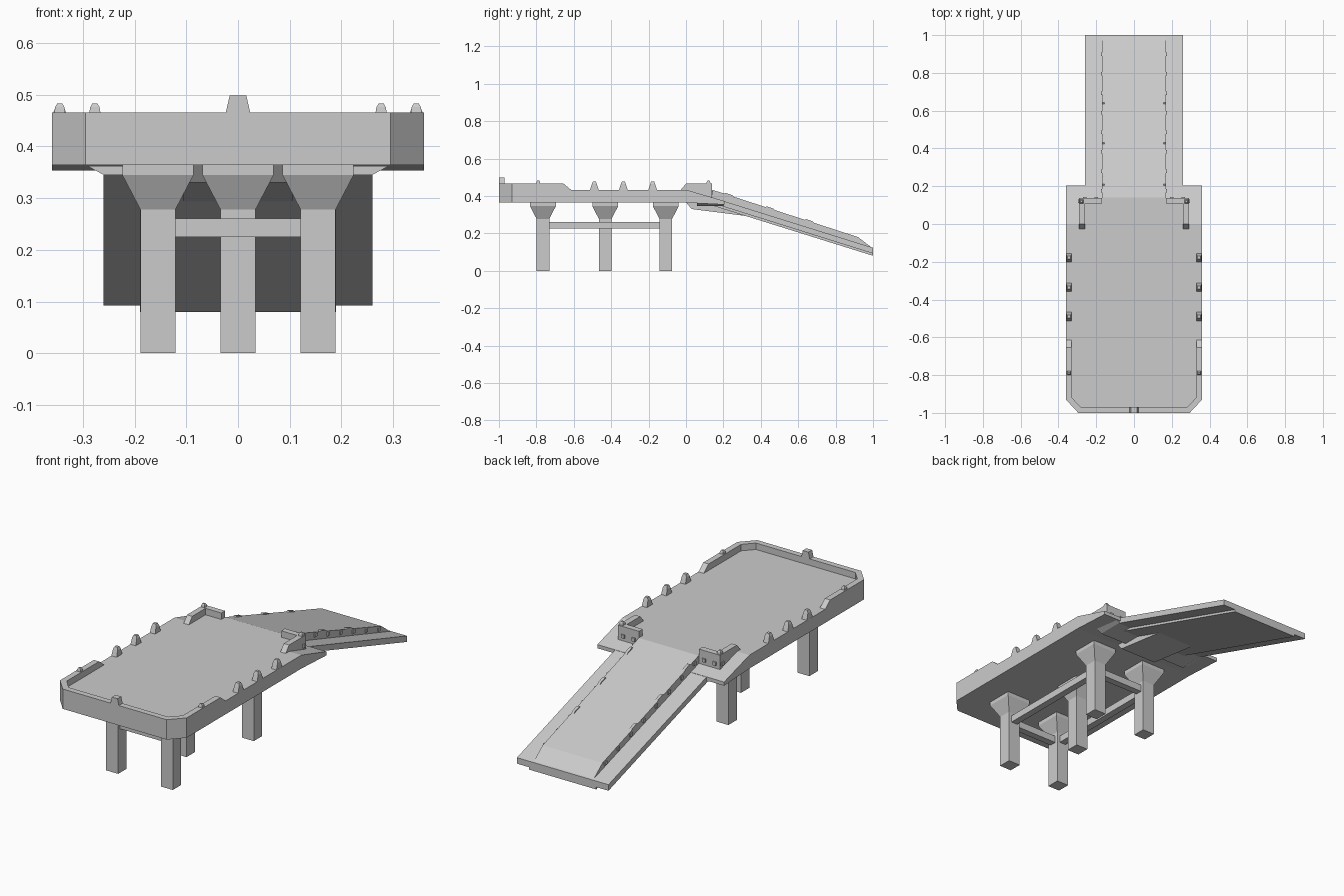
import bpy, bmesh

if "Cube" in bpy.data.objects:
    bpy.data.objects.remove(bpy.data.objects["Cube"])


def loft(name, rings, mirror=False):
    """Solid skinned through rings of equal point count, optionally mirrored in x."""
    bm = bmesh.new()
    for s in ((1, -1) if mirror else (1,)):
        vs = [[bm.verts.new((s * x, y, z)) for x, y, z in r] for r in rings]
        bm.faces.new(vs[0])
        bm.faces.new(vs[-1])
        n = len(vs[0])
        for a, b in zip(vs, vs[1:]):
            for i in range(n):
                j = (i + 1) % n
                bm.faces.new((a[i], a[j], b[j], b[i]))
    bmesh.ops.recalc_face_normals(bm, faces=bm.faces)
    me = bpy.data.meshes.new(name)
    bm.to_mesh(me)
    bm.free()
    ob = bpy.data.objects.new(name, me)
    bpy.context.collection.objects.link(ob)
    return ob


def side(name, x0, x1, profile, mirror=False):
    """Profile in (y, z) extruded along x."""
    return loft(name, [[(x, y, z) for y, z in profile] for x in (x0, x1)], mirror)


def plan(name, outline, z0, z1):
    """Outline in (x, y) extruded along z."""
    return loft(name, [[(x, y, z) for x, y in outline] for z in (z0, z1)])


def rect(x, y, z, hx, hy):
    return [(x - hx, y - hy, z), (x + hx, y - hy, z), (x + hx, y + hy, z), (x - hx, y + hy, z)]


def box(name, x, y, z, hx, hy, hz, mirror=False):
    return loft(name, [rect(x, y, z - hz, hx, hy), rect(x, y, z + hz, hx, hy)], mirror)


# main deck with chamfered front corners
half = [(.36, 0), (.36, -.93), (.295, -1)]
plan("deck", half + [(-x, y) for x, y in reversed(half)], .364, .433)

# raised front rim
outer = [(.36, -.655), (.36, -.93), (.295, -1)]
inner = [(.33, -.655), (.33, -.918), (.282, -.97)]
u = outer + [(-x, y) for x, y in reversed(outer)]
u += [(-x, y) for x, y in inner] + inner[::-1]
plan("front_rim", u, .43, .466)
side("rim_end", .33, .36, [(-.655, .43), (-.655, .466), (-.615, .433), (-.615, .43)], True)
loft("front_block", [rect(0, -.985, .46, .025, .015), rect(0, -.985, .499, .016, .015)])


# small pegs on the rim and rear guards
def peg(name, x, y):
    loft(name, [rect(x, y, .464, .011, .011), rect(x, y, .476, .009, .009),
                rect(x, y, .483, .005, .005)], True)


peg("rim_peg", .345, -.79)
peg("guard_peg", .277, .12)

# edge teeth
for y in (-.49, -.335, -.178):
    loft("edge_tooth", [rect(.345, y, .43, .015, .024), rect(.345, y, .464, .013, .013),
                        rect(.345, y, .477, .008, .008)], True)

# rear apron sloping down, with the level floor between the guards
side("rear_apron", -.36, .36, [(0, .364), (0, .433), (.205, .373), (.205, .354)])
side("rear_floor", -.29, .29, [(0, .37), (0, .433), (.138, .433), (.138, .37)])

# L-shaped rear guards
side("rear_guard_side", .26, .29,
     [(-.03, .43), (0, .466), (.138, .466), (.138, .38), (0, .38)], True)
box("rear_guard_return", .23, .123, .423, .06, .015, .043, True)
box("guard_side_bolt", .291, .12, .417, .005, .009, .009, True)
for x in (.2, .26):
    box("guard_back_bolt", x, .139, .417, .009, .005, .009, True)

# ramp: wide plate, raised centre, lower slab
side("ramp_plate", -.26, .26, [(.14, .392), (1, .123), (1, .092), (.14, .362)])
side("ramp_raised_centre", -.17, .17,
     [(.13, .433), (.14, .433), (.92, .18), (.99, .126), (.99, .115), (.13, .385)])
side("ramp_lower_slab", -.19, .19, [(.14, .37), (1, .1), (1, .08), (.14, .349)])


# bolts and low cleats along the raised centre
def ramp_z(y):
    return .433 - (y - .14) * .3244


for i in range(8):
    y = .177 + i * .103
    box("ramp_bolt", .17, y, ramp_z(y) - .014, .006, .009, .009, True)
for y in (.23, .45, .66):
    side("ramp_cleat", .156, .17,
         [(y + d, ramp_z(y + d) + h) for d, h in
          ((-.03, -.004), (-.018, .006), (.018, .006), (.03, -.004))], True)

# wedge bracket under the ramp joint
side("under_wedge", -.105, .105, [(0, .366), (.03, .33), (.4, .283), (.4, .3), (.14, .38)])
loft("under_plate", [rect(0, .13, .364, .295, .07), rect(0, .13, .345, .26, .07)])

# columns with flared capitals
for x, y in ((-.155, -.765), (.155, -.765), (0, -.432), (-.155, -.108), (.155, -.108)):
    loft("column", [rect(x, y, 0, .034, .034), rect(x, y, .278, .034, .034),
                    rect(x, y, .345, .069, .069), rect(x, y, .366, .069, .069)])

# tie beams joining the corner columns
for y in (-.765, -.108):
    box("cross_beam", 0, y, .243, .125, .018, .018)
box("long_beam", .155, -.436, .243, .018, .3, .018, True)
